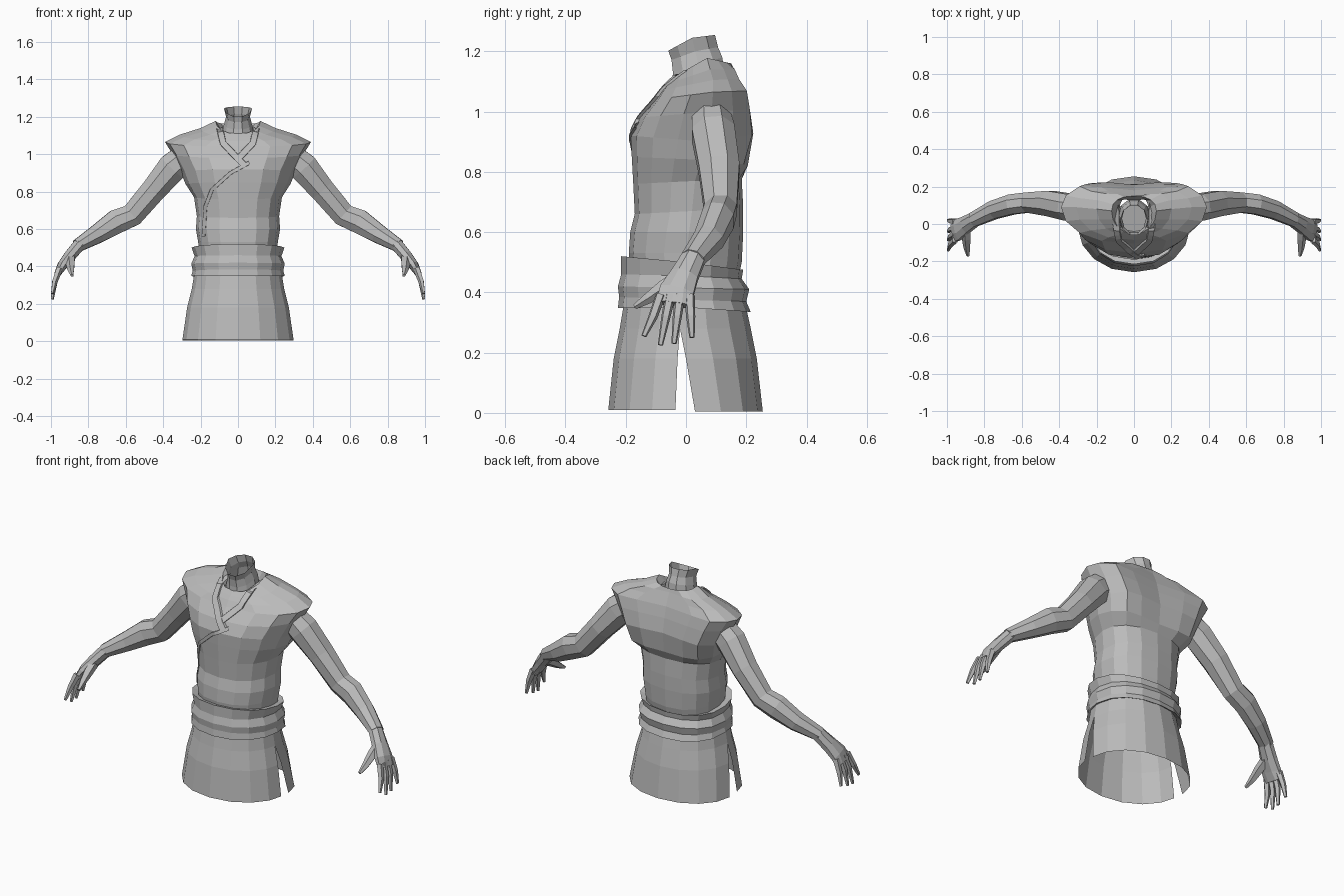
import bpy, bmesh, math
from mathutils import Vector
from mathutils.bvhtree import BVHTree

if "Cube" in bpy.data.objects:
    bpy.data.objects.remove(bpy.data.objects["Cube"])

grey = bpy.data.materials.new("cloth_grey")
grey.diffuse_color = (0.5, 0.5, 0.5, 1)
grey.use_nodes = True
grey.node_tree.nodes["Principled BSDF"].inputs["Base Color"].default_value = grey.diffuse_color


def finish(name, bm, mirror=False):
    bmesh.ops.recalc_face_normals(bm, faces=bm.faces)
    me = bpy.data.meshes.new(name)
    bm.to_mesh(me)
    me.materials.append(grey)
    ob = bpy.data.objects.new(name, me)
    bpy.context.collection.objects.link(ob)
    if mirror:
        ob.modifiers.new("mirror", 'MIRROR')
    return ob


def bridge(bm, rows, closed):
    n = len(rows[0])
    for a, b in zip(rows, rows[1:]):
        for i in range(n if closed else n - 1):
            j = (i + 1) % n
            bm.faces.new((a[i], a[j], b[j], b[i]))


def loft(rings, n=16, a0=0, a1=2 * math.pi, closed=True, p=0.85, pf=1.0, pb=0.85,
         blade=lambda z: 0, cap=False):
    """Each ring: half width, front y, back y, side y, side z, front z, back z."""
    bm = bmesh.new()
    rows = []
    for hx, yf, yb, ys, zs, zf, zb in rings:
        row = []
        for i in range(n if closed else n + 1):
            a = a0 + (a1 - a0) * i / n
            c, s = math.cos(a), math.sin(a)
            k = abs(s) ** (pf if s < 0 else pb)
            x = math.copysign(abs(c) ** p, c) * hx
            y = ys + ((yf if s < 0 else yb) - ys) * k
            z = zs + ((zf if s < 0 else zb) - zs) * k
            if s > 0:
                y += blade(zs) * math.sin(2 * a) ** 2
            row.append(bm.verts.new((x, y, z)))
        rows.append(row)
    bridge(bm, rows, closed)
    if cap:
        bm.faces.new(rows[0])
    return bm


def tube(bm, path, n):
    """Capped tube; each station: x, y, z, radius across, radius along y."""
    pts = [Vector(q[:3]) for q in path]
    rows = []
    for i, q in enumerate(path):
        t = (pts[min(i + 1, len(pts) - 1)] - pts[max(i - 1, 0)]).normalized()
        ref = Vector((0, 0, 1)) if abs(t.y) > 0.8 else Vector((0, 1, 0))
        u = t.cross(ref).normalized()
        v = u.cross(t)
        rows.append([bm.verts.new(pts[i] + u * q[3] * math.cos(a) + v * q[4] * math.sin(a))
                     for a in (2 * math.pi * (k + 0.5) / n for k in range(n))])
    bridge(bm, rows, True)
    bm.faces.new(rows[0])
    bm.faces.new(rows[-1])


# Vest body: waist, chest, overhanging back, flared shoulders, yoke, collar lip
torso = loft([
    (.205, -.18, .17, 0, .45, .45, .43),
    (.213, -.19, .185, 0, .53, .53, .50),
    (.225, -.185, .19, .01, .60, .60, .60),
    (.22, -.17, .19, .02, .67, .66, .68),
    (.235, -.175, .185, .03, .77, .76, .775),
    (.28, -.18, .20, .05, .84, .85, .82),
    (.305, -.183, .21, .07, .90, .92, .93),
    (.35, -.155, .195, .085, 1.0, .98, 1.01),
    (.39, -.105, .18, .09, 1.065, 1.04, 1.07),
    (.31, -.085, .165, .09, 1.105, 1.07, 1.11),
    (.20, -.068, .15, .08, 1.14, 1.09, 1.14),
    (.12, -.05, .15, .07, 1.178, 1.11, 1.16),
    (.085, -.04, .12, .04, 1.12, 1.07, 1.11),
], blade=lambda z: .045 if .88 < z < 1.08 else .03 if .8 < z < 1.15 else 0)
bmesh.ops.recalc_face_normals(torso, faces=torso.faces)
surface = BVHTree.FromBMesh(torso)
finish("vest", torso)

# Neck, open at the top, closed inside at the base
finish("neck", loft([
    (.09, -.05, .135, .04, 1.10, 1.06, 1.10),
    (.075, -.048, .125, .04, 1.16, 1.13, 1.18),
    (.064, -.052, .11, .03, 1.20, 1.17, 1.215),
    (.075, -.063, .10, .02, 1.245, 1.20, 1.255),
], n=10, p=1, pb=1, cap=True))

# Sash wrapped round the waist
finish("sash", loft([
    (.205, -.18, .17, 0, .49, .51, .465),
    (.248, -.215, .19, 0, .50, .52, .475),
    (.232, -.215, .185, 0, .455, .46, .445),
    (.25, -.226, .21, 0, .415, .42, .41),
    (.242, -.222, .20, 0, .375, .385, .37),
    (.25, -.226, .215, 0, .35, .348, .335),
    (.225, -.20, .19, 0, .36, .36, .35),
], p=.9))

# Skirt panels, split at the sides
front = [(.232, -.205, 0, -.02, .37), (.247, -.22, 0, -.02, .28),
         (.272, -.24, 0, -.028, .18), (.297, -.258, 0, -.035, .01)]
back = [(.232, 0, .195, -.02, .37), (.247, 0, .215, -.02, .28),
        (.272, 0, .235, 0, .18), (.297, 0, .255, .03, .004)]
for name, rows, start in (("skirt_front", front, math.pi), ("skirt_back", back, 0)):
    finish(name, loft([(h, f, b, s, z, z, z) for h, f, b, s, z in rows],
                      n=8, a0=start, a1=start + math.pi, closed=False, p=.95, pf=1.1, pb=1))

# Arms
bm = bmesh.new()
tube(bm, [
    (.30, .085, .97, .08, .07), (.35, .09, .93, .085, .077),
    (.45, .11, .81, .072, .073), (.565, .115, .675, .067, .058),
    (.65, .105, .64, .070, .058), (.75, .075, .575, .055, .053),
    (.86, .022, .51, .037, .042),
], 8)
finish("arm", bm, True)

# Hands: palm, four fingers, thumb
bm = bmesh.new()
tube(bm, [(.85, .026, .515, .036, .042), (.90, -.005, .455, .034, .05),
          (.94, -.03, .405, .028, .062), (.965, -.038, .36, .018, .066)], 8)
for y0, y1, z1 in ((-.085, -.14, .255), (-.052, -.085, .225), (-.02, -.04, .23), (.012, .02, .25)):
    tube(bm, [(.955, y0, .39, .02, .018),
              (.98, y0 * .55 + y1 * .45, .32, .016, .016),
              (.993, y1, z1, .008, .009)], 5)
tube(bm, [(.895, -.01, .455, .028, .03), (.895, -.075, .415, .026, .026),
          (.893, -.125, .38, .019, .019), (.887, -.17, .352, .009, .009)], 5)
finish("hand", bm, True)


# Raised bands laid on the chest: collar edges and wrap-over hem
def band(name, path, width, lift=.012):
    bm = bmesh.new()
    fine = [Vector(a).lerp(Vector(b), t / 4) for a, b in zip(path, path[1:]) for t in range(4)]
    fine.append(Vector(path[-1]))
    rows = []
    for i, p in enumerate(fine):
        t = (fine[min(i + 1, len(fine) - 1)] - fine[max(i - 1, 0)]).normalized()
        side = Vector((-t.y, t.x)) * width / 2
        row = []
        for off, d in ((-1.1, -.015), (-.9, lift), (.9, lift), (1.1, -.015)):
            q = p + side * off
            hit = surface.ray_cast(Vector((q.x, -2, q.y)), Vector((0, 1, 0)))[0]
            y = hit.y if hit else .05
            row.append(bm.verts.new((q.x, y - d, q.y)))
        rows.append(row)
    bridge(bm, rows, False)
    finish(name, bm)


band("collar_left", [(.098, 1.14), (.08, 1.06), (0, .975)], .035)
band("collar_right", [(-.098, 1.14), (-.08, 1.06), (0, .975), (.03, .945)], .035)
band("wrap_hem", [(.06, .955), (-.04, .90), (-.14, .81), (-.175, .72), (-.185, .56)], .02, .009)
